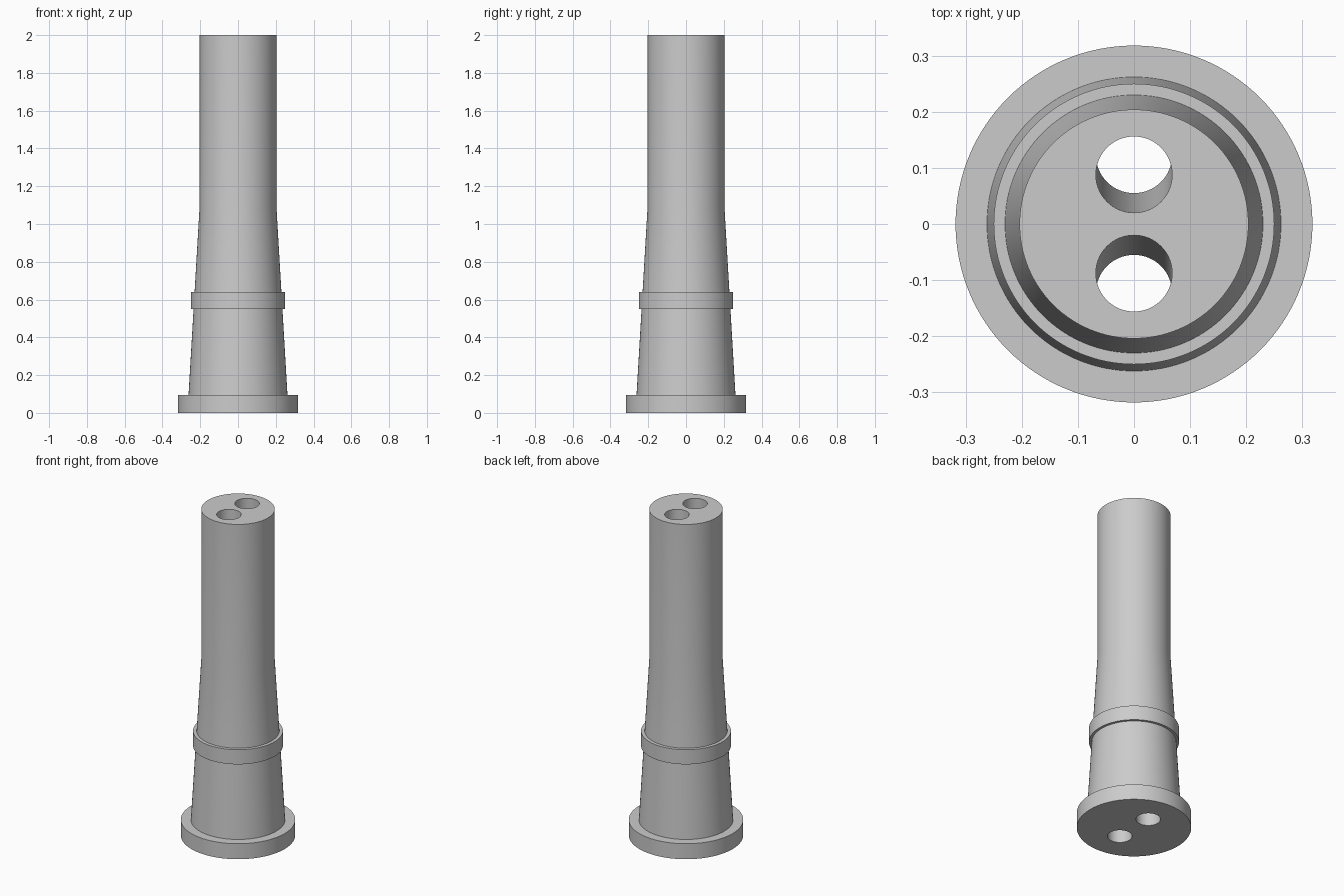
import bpy, bmesh, math
from mathutils import Vector

if "Cube" in bpy.data.objects:
    bpy.data.objects.remove(bpy.data.objects["Cube"], do_unlink=True)

SEGMENTS = 128

grey = bpy.data.materials.new("light_grey")
grey.use_nodes = True
colour = (0.6, 0.6, 0.6, 1)
grey.diffuse_color = colour
grey.node_tree.nodes["Principled BSDF"].inputs["Base Color"].default_value = colour


def make_object(name, bm):
    bmesh.ops.recalc_face_normals(bm, faces=bm.faces)
    mesh = bpy.data.meshes.new(name)
    bm.to_mesh(mesh)
    bm.free()
    mesh.materials.append(grey)
    obj = bpy.data.objects.new(name, mesh)
    bpy.context.collection.objects.link(obj)
    return obj


def lathe(name, profile):
    """Solid of revolution from (radius, height) points, capped at both ends."""
    bm = bmesh.new()
    rings = []
    for r, z in profile:
        ring = bmesh.ops.create_circle(bm, segments=SEGMENTS, radius=r)["verts"]
        for v in ring:
            v.co.z = z
        rings.append(ring)
    for low, high in zip(rings, rings[1:]):
        for i in range(SEGMENTS):
            j = (i + 1) % SEGMENTS
            bm.faces.new((low[i], low[j], high[j], high[i]))
    bm.faces.new(rings[0])
    bm.faces.new(rings[-1])
    return make_object(name, bm)


def bore_cutter(name, bottom, top, radius):
    """Slanted cylinder through both points, running past them."""
    bm = bmesh.new()
    axis = top - bottom
    bmesh.ops.create_cone(bm, cap_ends=True, segments=64, radius1=radius,
                          radius2=radius, depth=axis.length + 0.2)
    obj = make_object(name, bm)
    obj.location = (bottom + top) / 2
    obj.rotation_euler = axis.to_track_quat("Z", "Y").to_euler()
    obj.hide_render = True
    return obj


# Stepped column: base flange, tapered foot, collar, taper, straight shaft
FOOT_R, SHAFT_R = 0.262, 0.204
FLANGE_TOP, TAPER_TOP = 0.095, 1.08


def taper(z):
    t = (z - FLANGE_TOP) / (TAPER_TOP - FLANGE_TOP)
    return FOOT_R + (SHAFT_R - FOOT_R) * t


column = lathe("stepped_column", [
    (0.318, 0), (0.318, FLANGE_TOP), (FOOT_R, FLANGE_TOP),
    (taper(0.55), 0.55), (0.25, 0.55), (0.25, 0.64), (taper(0.64), 0.64),
    (SHAFT_R, TAPER_TOP), (SHAFT_R, 2),
])

# Two bores that spread apart towards the base
bpy.context.view_layer.objects.active = column
for side, name in ((1, "back_bore"), (-1, "front_bore")):
    cutter = bore_cutter(name, Vector((0, 0.123 * side, 0)),
                         Vector((0, 0.088 * side, 2)), 0.068)
    mod = column.modifiers.new(name, "BOOLEAN")
    mod.operation = "DIFFERENCE"
    mod.solver = "EXACT"
    mod.object = cutter
    bpy.context.view_layer.update()
    bpy.ops.object.modifier_apply(modifier=mod.name)
    bpy.data.objects.remove(cutter, do_unlink=True)

# Smooth round walls with crisp steps
bpy.ops.object.select_all(action="DESELECT")
column.select_set(True)
bpy.ops.object.shade_smooth_by_angle(angle=math.radians(30))
